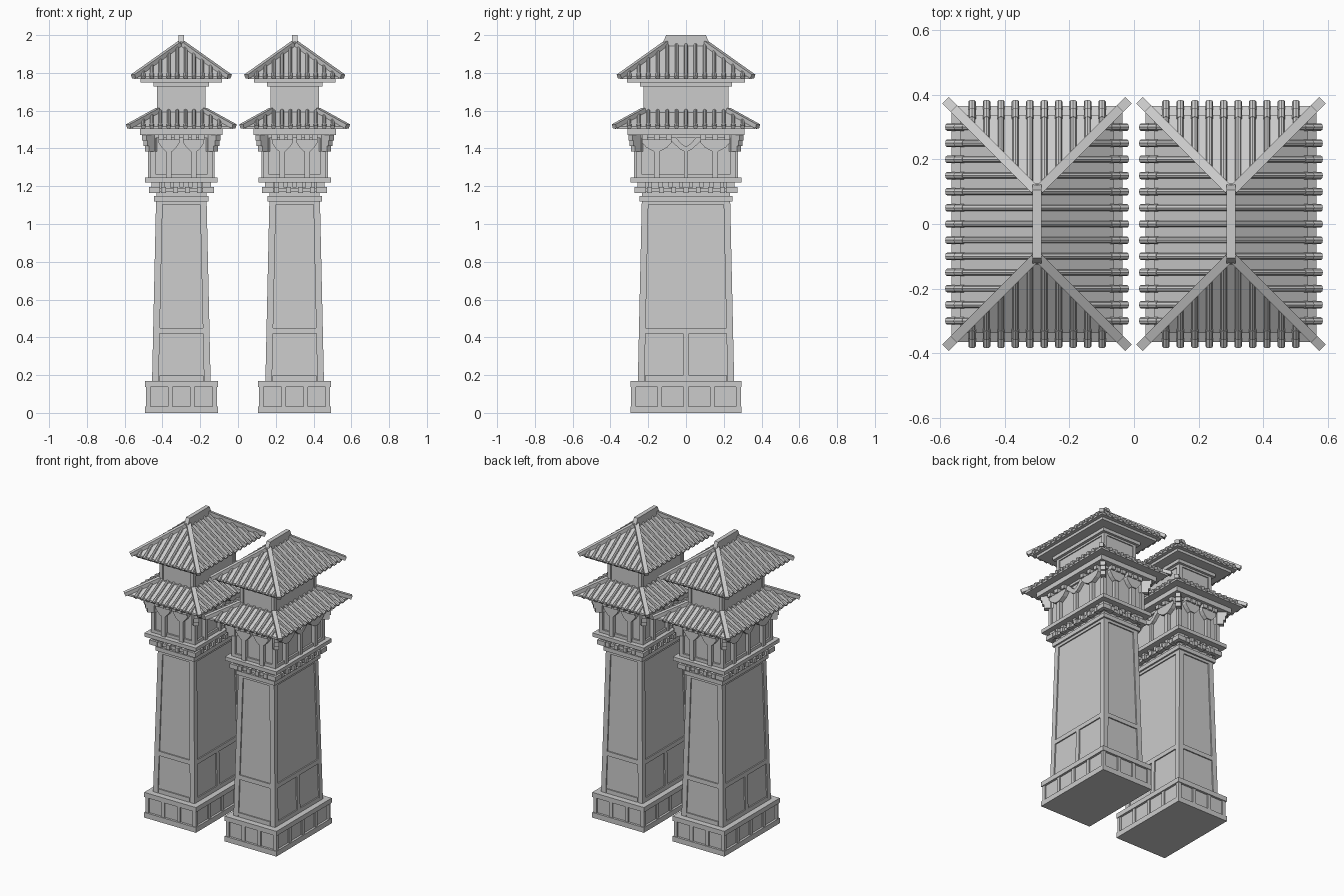
import bpy, bmesh, math
from mathutils import Vector

if "Cube" in bpy.data.objects:
    bpy.data.objects.remove(bpy.data.objects["Cube"])

SIDES = [(1, 0), (-1, 0), (0, 1), (0, -1)]
TOWERS = {"left": -0.3, "right": 0.3}


def finish(bm, name):
    """Turn a bmesh into one object per tower, sharing the mesh."""
    bmesh.ops.recalc_face_normals(bm, faces=bm.faces)
    me = bpy.data.meshes.new(name)
    bm.to_mesh(me)
    bm.free()
    for side, x in TOWERS.items():
        ob = bpy.data.objects.new(f"{side}_{name}", me)
        ob.location.x = x
        bpy.context.collection.objects.link(ob)


def loft(bm, a, b):
    """Closed solid between two matching rings of points."""
    va = [bm.verts.new(p) for p in a]
    vb = [bm.verts.new(p) for p in b]
    n = len(va)
    bm.faces.new(va)
    bm.faces.new(vb)
    for i in range(n):
        bm.faces.new((va[i], va[(i + 1) % n], vb[(i + 1) % n], vb[i]))


def rect(hx, hy, z):
    return [(-hx, -hy, z), (hx, -hy, z), (hx, hy, z), (-hx, hy, z)]


def slab(bm, hx, hy, z0, z1, tx=None, ty=None):
    loft(bm, rect(hx, hy, z0), rect(hx if tx is None else tx, hy if ty is None else ty, z1))


def on_side(n, half, s, d, z):
    """Point on wall side n: s along the wall, d out from it."""
    h = half(z)
    k = abs(n[0]) * h[0] + abs(n[1]) * h[1] + d
    return (n[0] * k - n[1] * s, n[1] * k + n[0] * s, z)


def wall_prism(bm, n, half, profile, d0, d1):
    """Extrude an (s, z) outline outward from a wall."""
    loft(bm, [on_side(n, half, s, d0, z) for s, z in profile],
         [on_side(n, half, s, d1, z) for s, z in profile])


def wall_box(bm, n, half, s0, s1, z0, z1, d0, d1):
    wall_prism(bm, n, half, [(s0, z0), (s1, z0), (s1, z1), (s0, z1)], d0, d1)


def lateral(n, h):
    return h[1] if n[0] else h[0]


def frame(bm, half, z0, z1, w, d, rails=()):
    """Corner posts and rails standing proud of a (tapering) wall."""
    for n in SIDES:
        a, b = lateral(n, half(z0)) + d, lateral(n, half(z1)) + d
        for m in (-1, 1):
            wall_prism(bm, n, half, [(m * a, z0), (m * (a - w), z0), (m * (b - w), z1), (m * b, z1)], -0.01, d)
        for r0, r1 in ((z0, z0 + w * 0.8), (z1 - w * 0.8, z1), *rails):
            wall_box(bm, n, half, -b + w / 2, b - w / 2, r0, r1, -0.01, d)


def bar(bm, p, q, w, h):
    """Square bar from p to q, resting on the line."""
    p, q = Vector(p), Vector(q)
    ax = (q - p).normalized()
    sd = ax.cross(Vector((0, 0, 1))).normalized() * w / 2
    up = sd.cross(ax).normalized() * h
    loft(bm, *[[c - sd, c + sd, c + sd + up, c - sd + up] for c in (p, q)])


def rod(bm, p, q, r, seg=8):
    """Round tile from p to q."""
    p, q = Vector(p), Vector(q)
    ax = (q - p).normalized()
    sd = ax.cross(Vector((0, 0, 1))).normalized()
    up = sd.cross(ax)
    ring = [(sd * math.cos(t) + up * math.sin(t)) * r
            for t in (2 * math.pi * i / seg for i in range(seg))]
    loft(bm, [p + o for o in ring], [q + o for o in ring])


def const(x, y):
    return lambda z: (x, y)


# plinth with panelled sides
bm = bmesh.new()
slab(bm, 0.193, 0.295, 0, 0.035)
slab(bm, 0.178, 0.28, 0.03, 0.145)
slab(bm, 0.193, 0.295, 0.138, 0.17)
base = const(0.178, 0.28)
for n in SIDES:
    L, count = lateral(n, base(0)), 4 if n[0] else 3
    for i in range(count + 1):
        c = (L - 0.002) * (2 * i / count - 1)
        wall_box(bm, n, base, c - 0.012, c + 0.012, 0.03, 0.14, -0.01, 0.009)
finish(bm, "plinth")

# tapering shaft with framed panels
bm = bmesh.new()


def shaft(z):
    t = (z - 0.17) / 0.95
    return 0.147 - 0.021 * t, 0.247 - 0.021 * t


slab(bm, *shaft(0.17), 0.17, 1.13, *shaft(1.13))
frame(bm, shaft, 0.17, 1.13, 0.035, 0.008, [(0.42, 0.45)])
for n in SIDES[:2]:
    wall_box(bm, n, shaft, -0.015, 0.015, 0.18, 0.43, -0.01, 0.008)
finish(bm, "shaft")

# collar with two layers of beam ends
bm = bmesh.new()
slab(bm, 0.145, 0.245, 1.12, 1.147)
slab(bm, 0.132, 0.232, 1.14, 1.225)
slab(bm, 0.192, 0.295, 1.22, 1.245)
core = const(0.132, 0.232)
for n in SIDES:
    for z0, z1, out, w, count in ((1.165, 1.195, 0.04, 0.026, 9 if n[0] else 6),
                                  (1.193, 1.222, 0.025, 0.022, 10 if n[0] else 7)):
        reach = lateral(n, core(0)) + out - w / 2
        for i in range(count):
            c = reach * (2 * i / (count - 1) - 1)
            wall_box(bm, n, core, c - w / 2, c + w / 2, z0, z1, -0.02, out)
slab(bm, 0.158, 0.258, 1.17, 1.19)
finish(bm, "beam_collar")

# bracket storey
bm = bmesh.new()
room = const(0.152, 0.25)
slab(bm, 0.152, 0.25, 1.24, 1.475)
frame(bm, room, 1.245, 1.475, 0.026, 0.012)
for n in SIDES:
    c0, a = (0.155, 0.078) if n[0] else (0.066, 0.055)
    for c in (-c0, c0):
        wall_box(bm, n, room, c - 0.015, c + 0.015, 1.245, 1.40, -0.01, 0.024)
        wall_prism(bm, n, room, [(c - 0.018, 1.385), (c + 0.018, 1.385), (c + a * 0.7, 1.405), (c + a, 1.43),
                                 (c + a, 1.447), (c - a, 1.447), (c - a, 1.43), (c - a * 0.7, 1.405)], -0.01, 0.03)
        for k in (-1, 0, 1):
            e = c + k * (a - 0.014)
            wall_box(bm, n, room, e - 0.015, e + 0.015, 1.445, 1.475, -0.01, 0.042)
    if n[0]:
        wall_box(bm, n, room, -0.011, 0.011, 1.245, 1.40, -0.01, 0.02)
        for m in (-1, 1):
            wall_prism(bm, n, room, [(0, 1.38), (m * 0.03, 1.395), (m * 0.08, 1.44), (m * 0.08, 1.46),
                                     (m * 0.055, 1.46), (m * 0.025, 1.425), (0, 1.41)], -0.01, 0.022)
# stepped diagonal corner brackets
for sx in (-1, 1):
    for sy in (-1, 1):
        for z, out in ((1.385, 0.03), (1.413, 0.038), (1.442, 0.044)):
            bar(bm, (sx * 0.13, sy * 0.228, z), (sx * (0.152 + out), sy * (0.25 + out), z), 0.032, 0.029)
finish(bm, "bracket_storey")

# upper room, cornices and eave slabs
bm = bmesh.new()
slab(bm, 0.218, 0.31, 1.47, 1.503)
slab(bm, 0.121, 0.219, 1.50, 1.74)
upper = const(0.121, 0.219)
frame(bm, upper, 1.575, 1.735, 0.025, 0.007)
slab(bm, 0.147, 0.243, 1.728, 1.757)
slab(bm, 0.215, 0.313, 1.75, 1.772)
finish(bm, "upper_room")


def roof(name, hx, hy, z0, tx, slope, counts):
    """Hipped roof deck with hip bars and round tile rows."""
    run = hx - tx
    ty, edge = hy - run, 0.014
    rise = run * slope
    bm = bmesh.new()
    slab(bm, hx, hy, z0, z0 + edge)
    slab(bm, hx, hy, z0 + edge, z0 + edge + rise, max(tx, 0.001), ty)
    finish(bm, name + "_deck")
    bm = bmesh.new()
    over, top = 0.012, z0 + edge
    for sx in (-1, 1):
        for sy in (-1, 1):
            bar(bm, (sx * (hx + over), sy * (hy + over), top - over * slope - 0.004),
                (sx * tx, sy * ty, top + rise - 0.004), 0.028, 0.024)
    finish(bm, name + "_hips")
    bm = bmesh.new()
    for n in SIDES:
        hn, L = (hx, hy) if n[0] else (hy, hx)
        count, step = (counts[0], 0.05) if n[0] else (counts[1], 0.0447)
        for i in range(count):
            s = (i - (count - 1) / 2) * step
            d = min(run, L - abs(s))

            def at(inset):
                return on_side(n, const(hn, hn), s, -inset, top + 0.004 + inset * slope)
            rod(bm, at(-over), at(d), 0.0095)
            rod(bm, at(-over - 0.002), at(0.012), 0.0115)
    finish(bm, name + "_tiles")


roof("lower_roof", 0.265, 0.365, 1.502, 0.12, 0.55, (13, 10))
roof("upper_roof", 0.238, 0.338, 1.768, 0.0, 0.71, (13, 10))

# top ridge with sloped ends
bm = bmesh.new()
side = [(-0.125, 1.955), (-0.105, 2.0), (0.105, 2.0), (0.125, 1.955), (0.09, 1.93), (-0.09, 1.93)]
loft(bm, [(-0.014, y, z) for y, z in side], [(0.014, y, z) for y, z in side])
finish(bm, "ridge")
